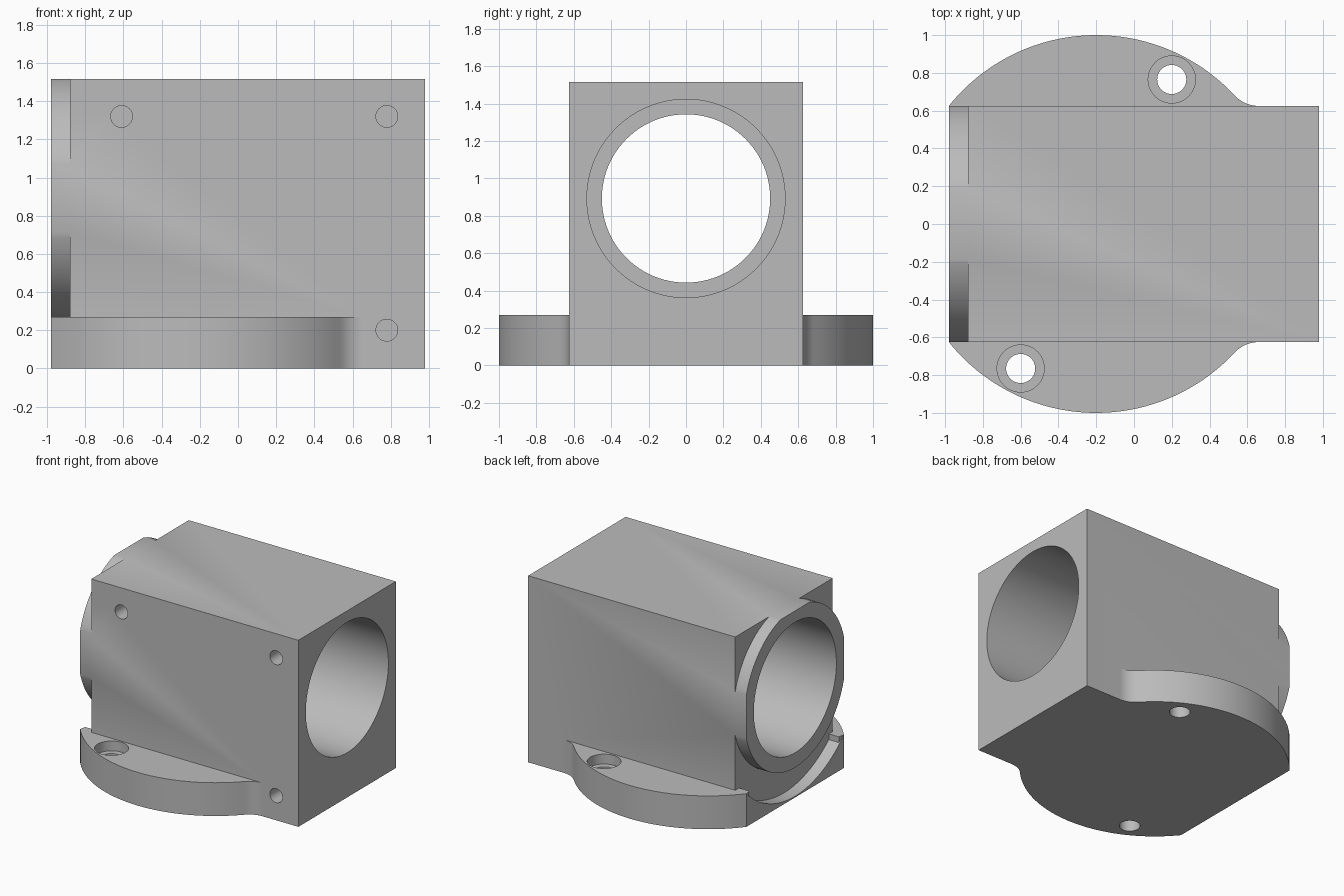
import bpy, bmesh, math
from mathutils import Matrix, Vector

old = bpy.data.objects.get("Cube")
if old:
    bpy.data.objects.remove(old, do_unlink=True)

grey = bpy.data.materials.new("machined grey")
grey.use_nodes = True
colour = (0.5, 0.5, 0.5, 1)
grey.diffuse_color = colour
grey.node_tree.nodes["Principled BSDF"].inputs["Base Color"].default_value = colour

HALF_X, HALF_Y, TOP, PLATE = 0.98, 0.625, 1.515, 0.27
BORE_Z = 0.893


def finish(bm, name):
    bmesh.ops.recalc_face_normals(bm, faces=bm.faces)
    mesh = bpy.data.meshes.new(name)
    bm.to_mesh(mesh)
    bm.free()
    mesh.materials.append(grey)
    obj = bpy.data.objects.new(name, mesh)
    bpy.context.collection.objects.link(obj)
    return obj


def lathe(name, profile, place, direction, steps=48, closed=False):
    """Revolve (radius, height) points about an axis through place."""
    bm = bmesh.new()
    verts = [bm.verts.new((r, 0, h)) for r, h in profile]
    edges = [bm.edges.new(pair) for pair in zip(verts, verts[1:])]
    if closed:
        edges.append(bm.edges.new((verts[-1], verts[0])))
    bmesh.ops.spin(bm, geom=verts + edges, cent=(0, 0, 0), axis=(0, 0, 1),
                   angle=math.tau, steps=steps, use_merge=False)
    bmesh.ops.remove_doubles(bm, verts=bm.verts, dist=1e-5)
    turn = Vector((0, 0, 1)).rotation_difference(Vector(direction)).to_matrix().to_4x4()
    bm.transform(Matrix.Translation(place) @ turn)
    return finish(bm, name)


def combine(target, other, operation):
    mod = target.modifiers.new(other.name, "BOOLEAN")
    mod.operation, mod.solver, mod.object = operation, "EXACT", other
    bpy.context.view_layer.objects.active = target
    bpy.ops.object.modifier_apply(modifier=mod.name)
    bpy.data.objects.remove(other, do_unlink=True)


# Main block
bm = bmesh.new()
bmesh.ops.create_cube(bm, size=1)
bm.transform(Matrix.Translation((0, 0, TOP / 2)) @
             Matrix.Diagonal((2 * HALF_X, 2 * HALF_Y, TOP, 1)))
housing = finish(bm, "bearing_housing")

# Stepped bore with a narrow land in the middle
bore = [(0, -1.2), (0.53, -1.2), (0.53, -0.1), (0.45, -0.1),
        (0.45, 0.1), (0.53, 0.1), (0.53, 1.2), (0, 1.2)]
combine(housing, lathe("bore", bore, (0, 0, BORE_Z), (1, 0, 0), 96), "DIFFERENCE")

# Annular recess that leaves a raised ring on one end
recess = [(0.65, 0.88), (0.883, 0.88), (0.883, 1.2), (0.65, 1.2)]
combine(housing, lathe("recess", recess, (0, 0, BORE_Z), (-1, 0, 0), 96, True),
        "DIFFERENCE")

# Blind holes in the front
for x, z in ((-0.61, 1.32), (0.78, 1.32), (0.78, 0.2)):
    pin = [(0, -0.1), (0.057, -0.1), (0.057, 0.15), (0, 0.15)]
    combine(housing, lathe("front_hole", pin, (x, -HALF_Y, z), (0, 1, 0), 32),
            "DIFFERENCE")

# Conical-bottomed holes in the top
for x, y in ((-0.17, 0.27), (0.17, -0.47)):
    drill = [(0, -0.1), (0.043, -0.1), (0.043, 0.1), (0, 0.125)]
    combine(housing, lathe("top_hole", drill, (x, y, TOP), (0, 0, -1), 32),
            "DIFFERENCE")


def flange(side):
    """Curved mounting flange, blended into the block by a fillet."""
    centre, fillet = -0.2, 0.173
    fx, fy = 0.66, HALF_Y + fillet
    start = math.asin(HALF_Y)
    meet = math.atan2(fy, fx - centre)
    outline = [(fx, HALF_Y - 0.05), (-0.97, HALF_Y - 0.05)]
    n = 40
    for i in range(n + 1):
        a = math.pi - start + (meet - math.pi + start) * i / n
        outline.append((centre + math.cos(a), math.sin(a)))
    n = 10
    for i in range(1, n + 1):
        a = meet + math.pi + (math.pi / 2 - meet) * i / n
        outline.append((fx + fillet * math.cos(a), fy + fillet * math.sin(a)))
    bm = bmesh.new()
    face = bm.faces.new([bm.verts.new((x, y * side, 0)) for x, y in outline])
    top = bmesh.ops.extrude_face_region(bm, geom=[face])["geom"]
    bmesh.ops.translate(bm, vec=(0, 0, PLATE),
                        verts=[g for g in top if isinstance(g, bmesh.types.BMVert)])
    plate = finish(bm, "flange")

    # Two counterbored holes and one countersunk hole
    bored = [(0, -0.1), (0.125, -0.1), (0.125, 0.08), (0.077, 0.08),
             (0.077, 0.4), (0, 0.4)]
    sunk = [(0, -0.1), (0.257, -0.1), (0.077, 0.08), (0.077, 0.4), (0, 0.4)]
    for x, y, shape in ((-0.6, 0.765, bored), (0.2, 0.765, bored), (-0.2, 0.85, sunk)):
        combine(plate, lathe("bolt_hole", shape, (x, y * side, PLATE), (0, 0, -1)),
                "DIFFERENCE")
    return plate


for side in (1, -1):
    combine(housing, flange(side), "UNION")

# Clean up flat areas and shade the curved walls smooth
bm = bmesh.new()
bm.from_mesh(housing.data)
bmesh.ops.remove_doubles(bm, verts=bm.verts, dist=1e-5)
bmesh.ops.dissolve_limit(bm, angle_limit=math.radians(0.5),
                         verts=bm.verts, edges=bm.edges)
bm.to_mesh(housing.data)
bm.free()
bpy.ops.object.select_all(action="DESELECT")
housing.select_set(True)
bpy.context.view_layer.objects.active = housing
bpy.ops.object.shade_smooth_by_angle(angle=math.radians(25))
